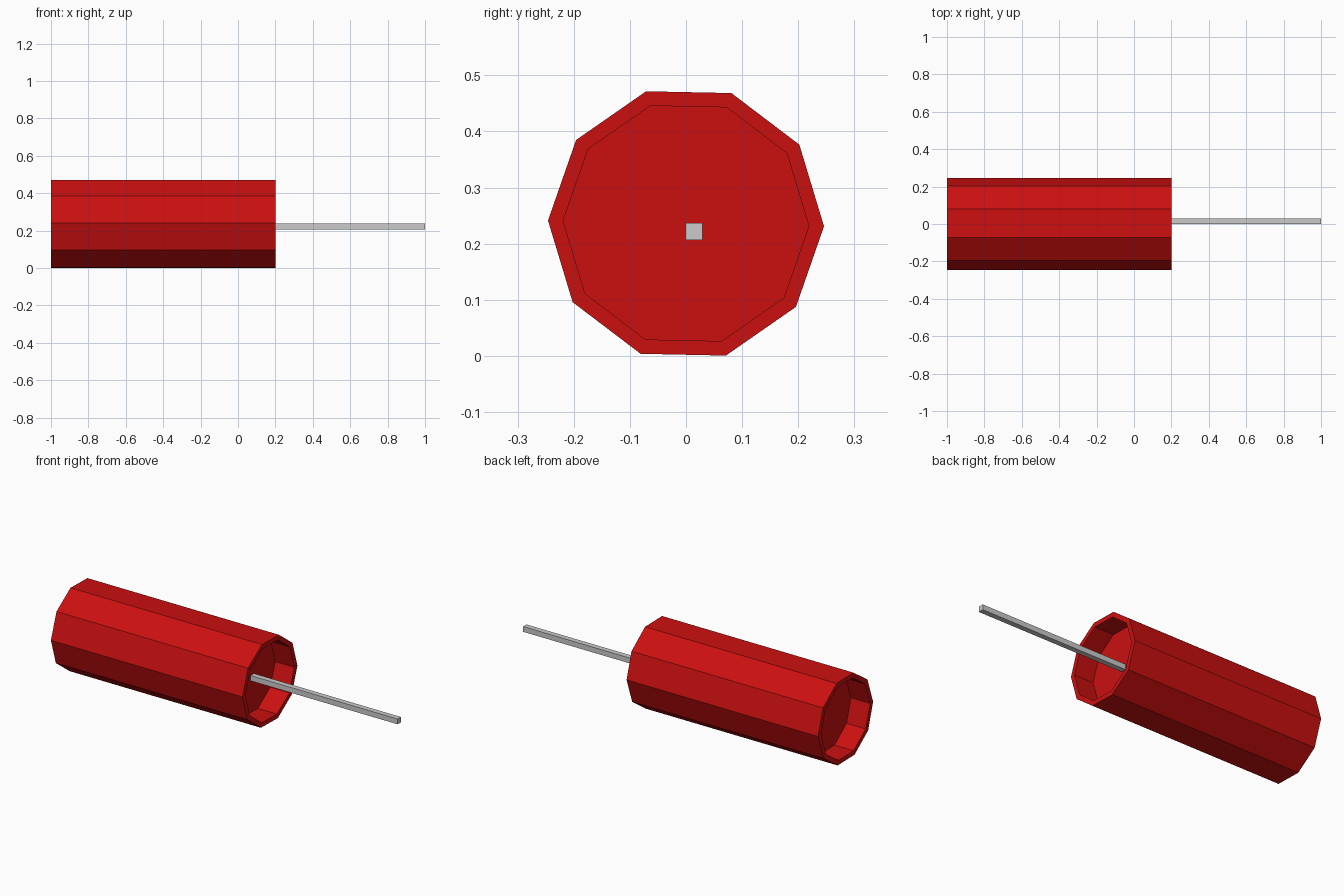
import bpy, bmesh
from math import cos, sin, pi, radians

if "Cube" in bpy.data.objects:
    bpy.data.objects.remove(bpy.data.objects["Cube"])

SIDES, START = 10, radians(-1.2)
CENTRE_Z = 0.236
OUTER, INNER = 0.246, 0.219
BACK, FRONT, DEPTH = -1.0, 0.2, 0.12


def material(name, color):
    mat = bpy.data.materials.new(name)
    mat.diffuse_color = color
    mat.use_nodes = True
    mat.node_tree.nodes["Principled BSDF"].inputs["Base Color"].default_value = mat.diffuse_color
    return mat


def add_object(name, bm, mat=None):
    bmesh.ops.recalc_face_normals(bm, faces=bm.faces)
    mesh = bpy.data.meshes.new(name)
    bm.to_mesh(mesh)
    bm.free()
    obj = bpy.data.objects.new(name, mesh)
    bpy.context.collection.objects.link(obj)
    if mat:
        mesh.materials.append(mat)
    return obj


def ring(bm, x, radius):
    angles = [START + 2 * pi * i / SIDES for i in range(SIDES)]
    return [bm.verts.new((x, radius * cos(a), CENTRE_Z + radius * sin(a))) for a in angles]


# Ten-sided tube with a recessed floor at each end
bm = bmesh.new()
profile = [(BACK + DEPTH, INNER), (BACK, INNER), (BACK, OUTER),
           (FRONT, OUTER), (FRONT, INNER), (FRONT - DEPTH, INNER)]
rings = [ring(bm, x, r) for x, r in profile]
for a, b in zip(rings, rings[1:]):
    for i in range(SIDES):
        j = (i + 1) % SIDES
        bm.faces.new((a[i], a[j], b[j], b[i]))
bm.faces.new(rings[0])
bm.faces.new(rings[-1])
add_object("tube_body", bm, material("red", (0.6, 0.005, 0.005, 1)))

# Thin square rod standing on the front recess floor
bm = bmesh.new()
bmesh.ops.create_cube(bm, size=1)
rod = add_object("rod", bm)
rod_start = FRONT - DEPTH
rod.scale = (1.0 - rod_start, 0.03, 0.03)
rod.location = ((1.0 + rod_start) / 2, 0.0145, 0.2215)
